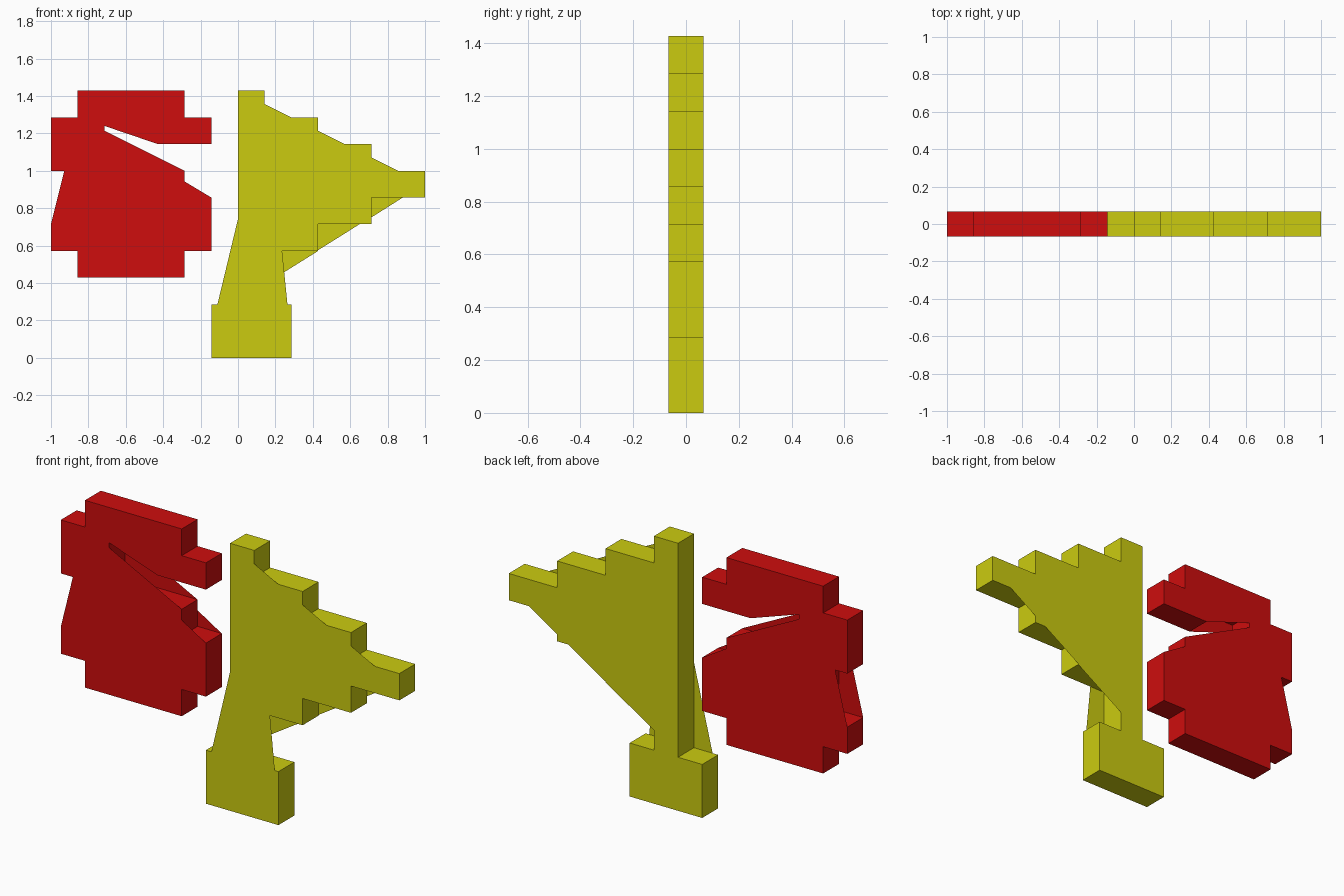
import bpy
import bmesh

cube = bpy.data.objects.get("Cube")
if cube:
    bpy.data.objects.remove(cube, do_unlink=True)

UNIT = 1 / 7        # grid step that all the blocks follow
HALF_DEPTH = 0.067


def make_material(name, color):
    mat = bpy.data.materials.new(name)
    mat.use_nodes = True
    mat.diffuse_color = color
    mat.node_tree.nodes["Principled BSDF"].inputs["Base Color"].default_value = color
    return mat


def cover(outline, corners):
    """Outline of a cover plate: listed corners are swapped for other points."""
    points = []
    for corner in outline:
        points += corners.get(corner, [corner])
    return points


def make_panel(name, outline, front, back, material):
    """Stepped rim walls closed by a front and a back cover plate (clockwise outlines)."""
    bm = bmesh.new()

    def ring(points, y):
        return [bm.verts.new((x * UNIT, y, z * UNIT)) for x, z in points]

    # Rim walls
    near, far = ring(outline, -HALF_DEPTH), ring(outline, HALF_DEPTH)
    for i in range(len(outline)):
        j = (i + 1) % len(outline)
        bm.faces.new((near[i], near[j], far[j], far[i]))

    # Cover plates
    bm.faces.new(ring(front, -HALF_DEPTH)[::-1])
    bm.faces.new(ring(back, HALF_DEPTH))

    mesh = bpy.data.meshes.new(name)
    bm.to_mesh(mesh)
    bm.free()
    mesh.materials.append(material)
    panel = bpy.data.objects.new(name, mesh)
    bpy.context.collection.objects.link(panel)
    return panel


red = make_material("red", (0.62, 0.004, 0.004, 1))
yellow = make_material("yellow", (0.6, 0.6, 0.005, 1))

# Stepped pennant on a post with a wide foot
pennant = [
    (0, 10), (1, 10), (1, 9), (3, 9), (3, 8), (5, 8), (5, 7), (7, 7),
    (7, 6), (5, 6), (5, 5), (3, 5), (3, 4), (1, 4), (1, 2), (2, 2),
    (2, 0), (-1, 0), (-1, 2), (0, 2),
]
# Front plate: small fillets in the upper steps, flared post
pennant_front = cover(pennant, {
    (1, 9): [(1, 9.5), (2, 9)],
    (3, 8): [(3, 8.5), (4, 8)],
    (5, 7): [(5, 7.5), (6, 7)],
    (1, 4): [(1.65, 4)],
    (1, 2): [(1.85, 2)],
    (0, 2): [(-0.77, 2), (0, 5.2)],
})
# Back plate: one diagonal bridging the lower steps
pennant_back = cover(pennant, {
    (5, 6): [(6.17, 6), (5, 5.26)],
    (3, 5): [(4.55, 5), (3, 4.03)],
    (1, 4): [(1, 2.75)],
})
make_panel("stepped_pennant", pennant, pennant_front, pennant_back, yellow)

# Winding block whose plates bridge its lower hollow
block = [
    (-6, 10), (-2, 10), (-2, 9), (-1, 9), (-1, 8), (-3, 8), (-3, 9),
    (-5, 9), (-5, 7), (-2, 7), (-2, 6), (-1, 6), (-1, 4), (-2, 4),
    (-2, 3), (-6, 3), (-6, 4), (-7, 4), (-7, 5), (-5, 5), (-5, 4),
    (-3, 4), (-3, 6), (-6, 6), (-6, 7), (-7, 7), (-7, 9), (-6, 9),
]
hollow = [(-5, 5), (-5, 4), (-3, 4), (-3, 6), (-6, 6)]
plate_corners = {corner: [] for corner in hollow}
plate_corners.update({
    (-3, 9): [],
    (-5, 9): [(-5, 8.68)],
    (-5, 7): [(-5, 8.5)],
    (-2, 6): [(-2, 6.6)],
    (-6, 7): [(-6.5, 7)],
})
block_plate = cover(block, plate_corners)
make_panel("winding_block", block, block_plate, block_plate, red)
